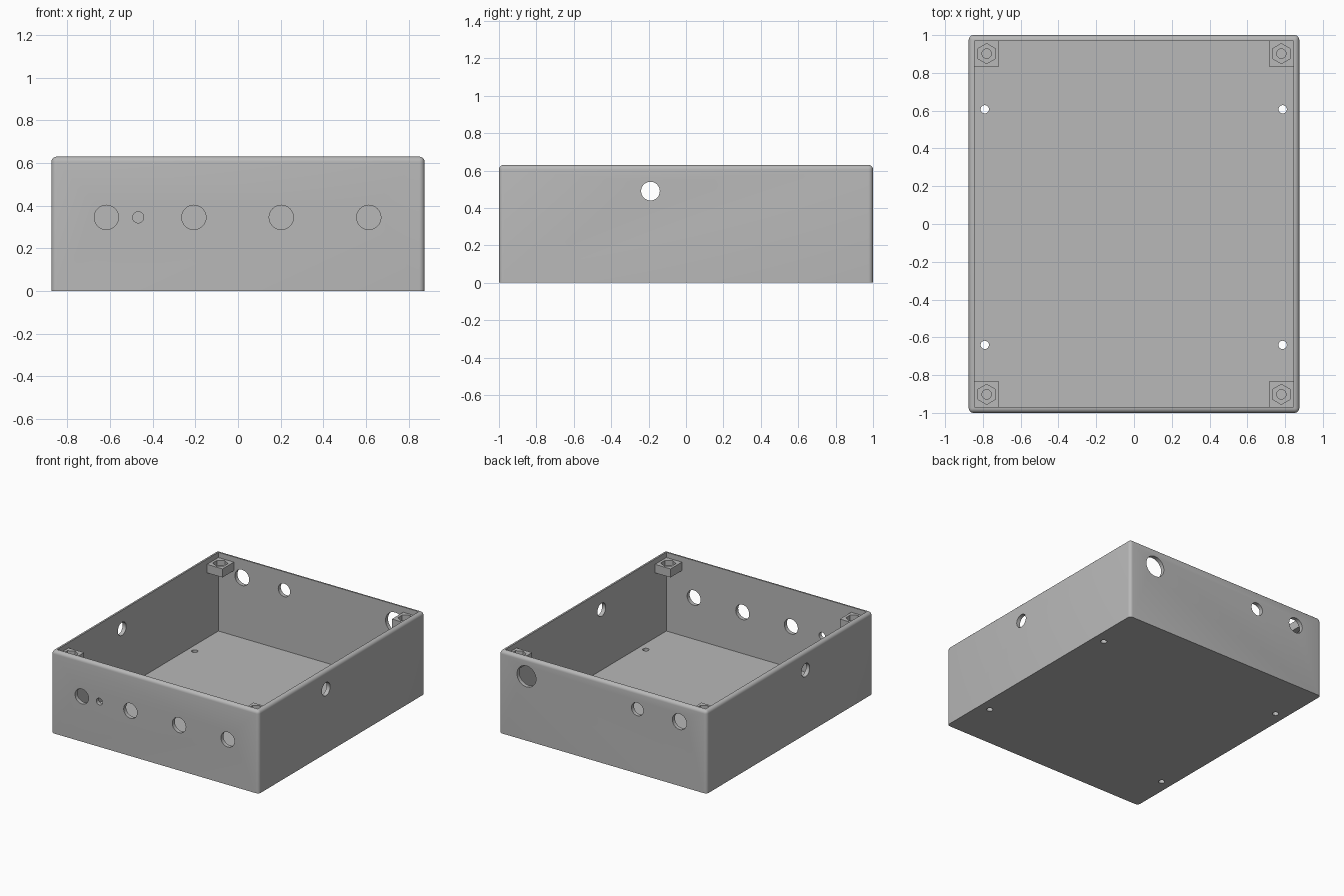
import bpy, bmesh, math
from mathutils import Matrix, Vector

if "Cube" in bpy.data.objects:
    bpy.data.objects.remove(bpy.data.objects["Cube"], do_unlink=True)

WIDTH, DEPTH, HEIGHT = 1.75, 2.0, 0.63
WALL, ROUND = 0.03, 0.025

grey = bpy.data.materials.new("plain grey")
grey.use_nodes = True
grey.diffuse_color = (0.48, 0.48, 0.48, 1)
grey.node_tree.nodes["Principled BSDF"].inputs["Base Color"].default_value = grey.diffuse_color


def add_block(bm, low, high):
    low, high = Vector(low), Vector(high)
    size = Matrix.Diagonal((*(high - low), 1))
    return bmesh.ops.create_cube(bm, size=1, matrix=Matrix.Translation((low + high) / 2) @ size)


def add_rod(bm, centre, radius, length, axis="Z", sides=32):
    turn = {"X": Matrix.Rotation(math.pi / 2, 4, "Y"),
            "Y": Matrix.Rotation(math.pi / 2, 4, "X"),
            "Z": Matrix.Identity(4)}[axis]
    bmesh.ops.create_cone(bm, cap_ends=True, segments=sides, radius1=radius, radius2=radius,
                          depth=length, matrix=Matrix.Translation(centre) @ turn)


def make_object(name, bm):
    mesh = bpy.data.meshes.new(name)
    bm.to_mesh(mesh)
    bm.free()
    mesh.materials.append(grey)
    obj = bpy.data.objects.new(name, mesh)
    bpy.context.collection.objects.link(obj)
    return obj


def activate(obj):
    bpy.ops.object.select_all(action="DESELECT")
    obj.select_set(True)
    bpy.context.view_layer.objects.active = obj


def cut(obj, bm):
    cutter = make_object("cutter", bm)
    cutter.hide_render = True
    mod = obj.modifiers.new("cut", "BOOLEAN")
    mod.operation, mod.solver, mod.object = "DIFFERENCE", "EXACT", cutter
    activate(obj)
    bpy.ops.object.modifier_apply(modifier=mod.name)
    bpy.data.objects.remove(cutter, do_unlink=True)


def smooth(obj):
    activate(obj)
    bpy.ops.object.shade_smooth_by_angle(angle=math.radians(35))


# Outer shell: rounded upright and top edges, sharp bottom edges
bm = bmesh.new()
add_block(bm, (-WIDTH / 2, -DEPTH / 2, 0), (WIDTH / 2, DEPTH / 2, HEIGHT))
edges = [e for e in bm.edges if max(v.co.z for v in e.verts) > 0.1]
bmesh.ops.bevel(bm, geom=edges, offset=ROUND, segments=5, profile=0.5, affect="EDGES")
box = make_object("enclosure_box", bm)

# Open cavity
bm = bmesh.new()
x, y = WIDTH / 2 - WALL, DEPTH / 2 - WALL
add_block(bm, (-x, -y, WALL), (x, y, HEIGHT + 0.1))
cut(box, bm)

# Holes through the walls and floor
bm = bmesh.new()
for hx, r in ((-0.617, 0.057), (-0.468, 0.026), (-0.207, 0.057), (0.203, 0.057), (0.613, 0.057)):
    add_rod(bm, (hx, -DEPTH / 2, 0.345), r, 0.2, "Y")
for hx, r in ((-0.645, 0.06), (-0.29, 0.05), (0.645, 0.08)):
    add_rod(bm, (hx, DEPTH / 2, 0.49), r, 0.2, "Y")
add_rod(bm, (0, -0.19, 0.49), 0.05, 2.2, "X")
for hx in (-0.79, 0.787):
    for hy in (-0.64, 0.607):
        add_rod(bm, (hx, hy, 0), 0.022, 0.2)
cut(box, bm)
smooth(box)

# Corner blocks with a hexagonal nut pocket and a screw hole
LOW, TOP = 0.525, 0.59
for side, sx in (("left", 1), ("right", -1)):
    for end, sy in (("front", -1), ("back", 1)):
        px, py = sx * 0.78, sy * 0.902
        bm = bmesh.new()
        add_block(bm, (px - 0.066, py - 0.068, LOW), (px + 0.066, py + 0.068, TOP))
        block = make_object(f"{end}_{side}_corner_block", bm)
        bm = bmesh.new()
        add_rod(bm, (px, py, TOP), 0.053, 0.08, sides=6)
        cut(block, bm)
        bm = bmesh.new()
        add_rod(bm, (px, py, LOW), 0.025, 0.2, sides=24)
        cut(block, bm)
        smooth(block)
